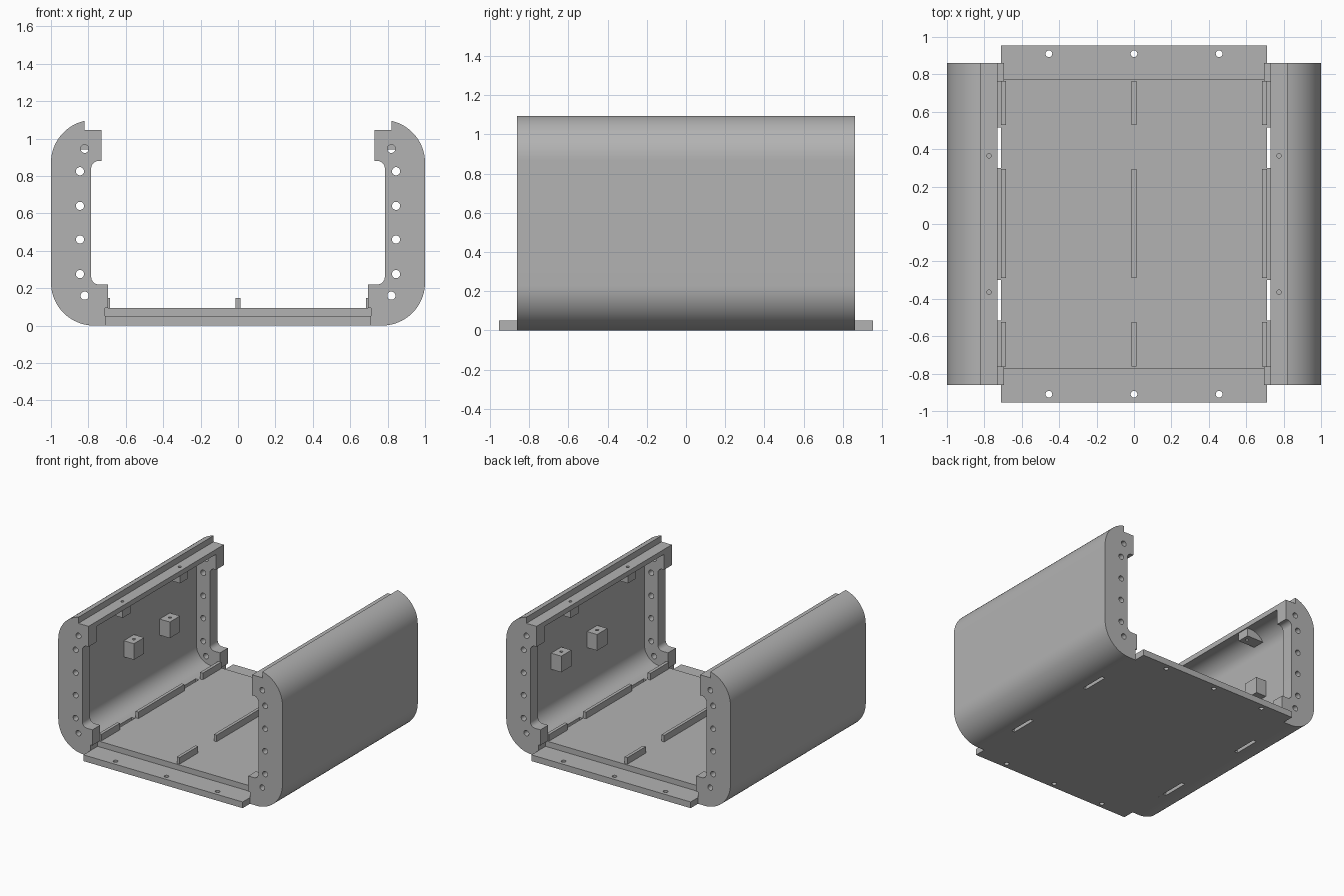
import bpy, bmesh, math
from mathutils import Matrix, Vector

if "Cube" in bpy.data.objects:
    bpy.data.objects.remove(bpy.data.objects["Cube"])

grey = bpy.data.materials.new("matte_grey")
grey.diffuse_color = (0.45, 0.45, 0.45, 1)
grey.use_nodes = True
grey.node_tree.nodes["Principled BSDF"].inputs["Base Color"].default_value = grey.diffuse_color


def finish(name, bm):
    bmesh.ops.recalc_face_normals(bm, faces=bm.faces)
    me = bpy.data.meshes.new(name)
    bm.to_mesh(me)
    bm.free()
    me.materials.append(grey)
    ob = bpy.data.objects.new(name, me)
    bpy.context.collection.objects.link(ob)
    return ob


def add_box(bm, x0, x1, y0, y1, z0, z1):
    m = Matrix.Translation(((x0 + x1) / 2, (y0 + y1) / 2, (z0 + z1) / 2))
    bmesh.ops.create_cube(bm, size=1, matrix=m @ Matrix.Diagonal((abs(x1 - x0), y1 - y0, z1 - z0, 1)))


def add_cyl(bm, centre, r, depth, along_y=False):
    m = Matrix.Translation(centre)
    if along_y:
        m = m @ Matrix.Rotation(math.pi / 2, 4, 'X')
    bmesh.ops.create_cone(bm, cap_ends=True, segments=24, radius1=r, radius2=r, depth=depth, matrix=m)


def extrude(name, points, direction):
    bm = bmesh.new()
    f = bm.faces.new([bm.verts.new(p) for p in points])
    g = bmesh.ops.extrude_face_region(bm, geom=[f])
    bmesh.ops.translate(bm, vec=Vector(direction),
                        verts=[v for v in g["geom"] if isinstance(v, bmesh.types.BMVert)])
    return finish(name, bm)


def arc(cx, cz, r, a0, a1, n):
    return [(cx + r * math.cos(math.radians(a0 + (a1 - a0) * i / n)),
             cz + r * math.sin(math.radians(a0 + (a1 - a0) * i / n))) for i in range(n + 1)]


def cut(ob, cutter):
    mod = ob.modifiers.new("cut", 'BOOLEAN')
    mod.operation, mod.solver, mod.object = 'DIFFERENCE', 'EXACT', cutter
    bpy.context.view_layer.objects.active = ob
    bpy.ops.object.modifier_apply(modifier="cut")


def drop(ob):
    bpy.data.objects.remove(ob, do_unlink=True)


# end outline of a side shell and the hollow between its two end flanges
outline = ([(-0.82, 1.045)] + arc(-0.77, 0.87, 0.23, 102.6, 180, 20)
           + arc(-0.77, 0.23, 0.23, 180, 270, 20)
           + [(-0.71, 0), (-0.71, 0.095), (-0.695, 0.095), (-0.695, 0.22)]
           + arc(-0.745, 0.26, 0.04, 270, 180, 8) + arc(-0.745, 0.84, 0.04, 180, 90, 8)
           + [(-0.73, 0.88), (-0.73, 1.045)])
hollow = (arc(-0.77, 0.87, 0.135, 90, 180, 20) + arc(-0.77, 0.23, 0.135, 180, 270, 20)
          + [(-0.5, 0.0945), (-0.5, 1.005)])
flange_holes = [(0.845, 0.275), (0.845, 0.46), (0.845, 0.64), (0.845, 0.825), (0.82, 0.16), (0.82, 0.945)]
SCREW_Y = (-0.365, 0.365)
BLOCK_Y = (-0.097, 0.36)

for s, side in ((1, "left"), (-1, "right")):
    # side shell with end flanges
    shell = extrude(side + "_shell", [(s * x, -0.862, z) for x, z in outline], (0, 1.724, 0))
    cavity = extrude("cavity_cutter", [(s * x, -0.763, z) for x, z in hollow], (0, 1.526, 0))
    cut(shell, cavity)
    drop(cavity)

    # flange holes, screw holes and floor slots
    bm = bmesh.new()
    for x, z in flange_holes:
        add_cyl(bm, (-s * x, 0, z), 0.022, 2, True)
    for y in SCREW_Y:
        add_cyl(bm, (-s * 0.775, y, 1.0), 0.012, 0.3)
    for y0 in (-0.515, 0.3):
        add_box(bm, -s * 0.738, -s * 0.70, y0, y0 + 0.215, -0.1, 0.12)
    holes = finish("hole_cutter", bm)
    cut(shell, holes)
    drop(holes)

    # screw bosses under the top rail
    for y in SCREW_Y:
        bm = bmesh.new()
        add_box(bm, -s * 0.91, -s * 0.738, y - 0.05, y + 0.05, 0.94, 1.01)
        boss = finish(side + "_rail_boss", bm)
        bm = bmesh.new()
        add_cyl(bm, (-s * 0.775, y, 1.0), 0.012, 0.3)
        hole = finish("hole_cutter", bm)
        cut(boss, hole)
        drop(hole)

    # mounting blocks on the inner wall
    for y in BLOCK_Y:
        bm = bmesh.new()
        add_box(bm, -s * 0.915, -s * 0.815, y - 0.065, y + 0.065, 0.485, 0.615)
        block = finish(side + "_wall_block", bm)
        bm = bmesh.new()
        add_cyl(bm, (-s * 0.86, y, 0.615), 0.012, 0.12)
        hole = finish("hole_cutter", bm)
        cut(block, hole)
        drop(hole)

# floor plate with a thin lip at each end
step = [(-0.955, 0), (0.955, 0), (0.955, 0.05), (0.775, 0.05), (0.775, 0.095),
        (-0.775, 0.095), (-0.775, 0.05), (-0.955, 0.05)]
floor = extrude("floor_plate", [(-0.71, y, z) for y, z in step], (1.42, 0, 0))
bm = bmesh.new()
for x in (-0.455, 0, 0.455):
    for y in (-0.91, 0.91):
        add_cyl(bm, (x, y, 0.02), 0.018, 0.2)
holes = finish("hole_cutter", bm)
cut(floor, holes)
drop(holes)

# floor ribs
for x in (-0.6975, 0, 0.6975):
    bm = bmesh.new()
    for y0, y1 in ((-0.762, -0.525), (-0.29, 0.295), (0.53, 0.765)):
        add_box(bm, x - 0.0125, x + 0.0125, y0, y1, 0.09, 0.148)
    finish("floor_ribs", bm)

# smooth curved faces, keep edges sharp
bpy.ops.object.select_all(action='SELECT')
bpy.ops.object.shade_smooth_by_angle(angle=math.radians(30))
